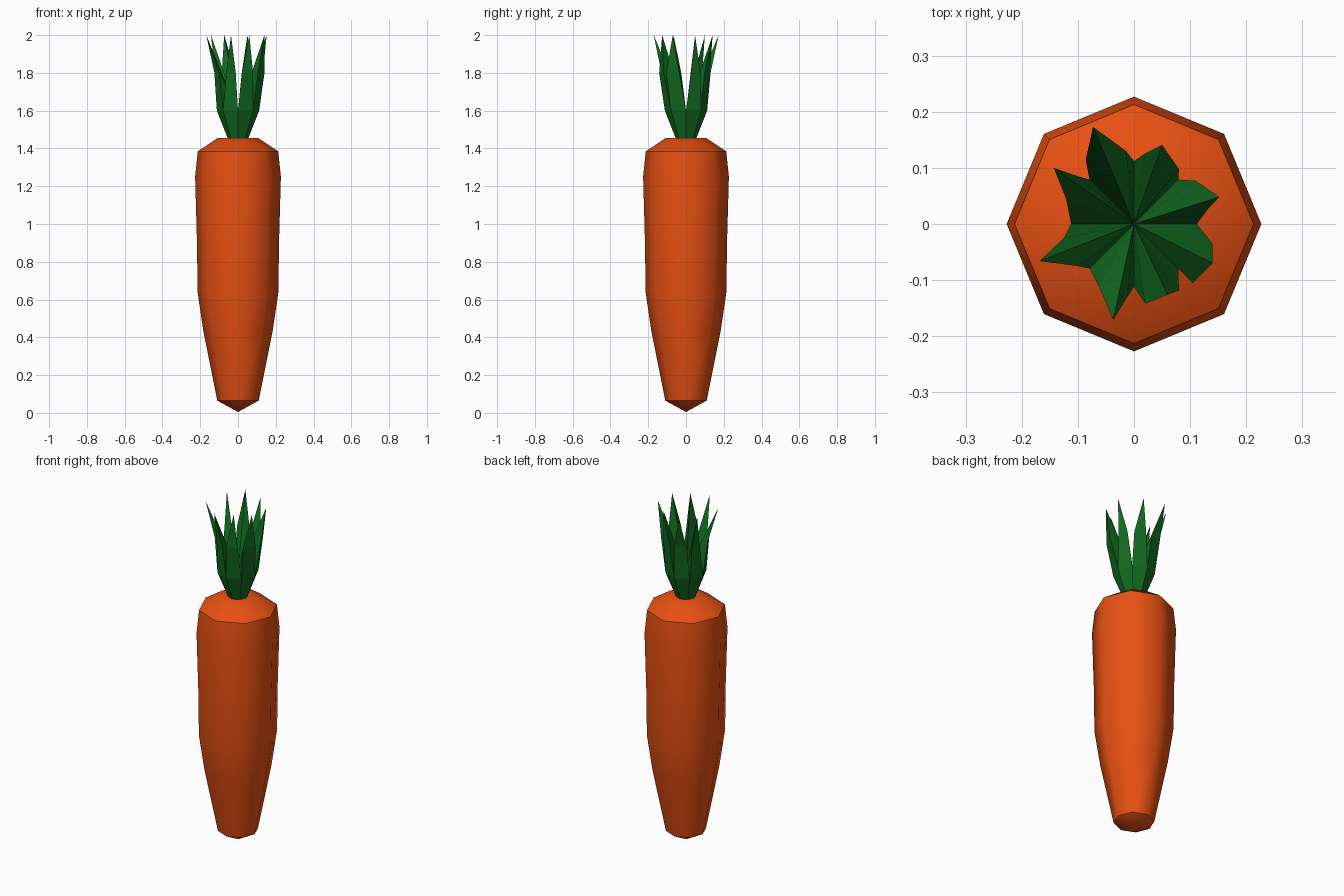
import bpy, bmesh, math
from mathutils import Vector

if "Cube" in bpy.data.objects:
    bpy.data.objects.remove(bpy.data.objects["Cube"])


def material(name, rgb):
    m = bpy.data.materials.new(name)
    m.diffuse_color = (*rgb, 1)
    m.use_nodes = True
    m.node_tree.nodes["Principled BSDF"].inputs["Base Color"].default_value = m.diffuse_color
    return m


def finish(bm, name, mat):
    bmesh.ops.remove_doubles(bm, verts=bm.verts[:], dist=1e-5)
    bmesh.ops.recalc_face_normals(bm, faces=bm.faces[:])
    mesh = bpy.data.meshes.new(name)
    bm.to_mesh(mesh)
    bm.free()
    mesh.materials.append(mat)
    obj = bpy.data.objects.new(name, mesh)
    bpy.context.collection.objects.link(obj)
    return obj


def polar(r, i, z):
    a = i * math.pi / 4
    return Vector((r * math.cos(a), r * math.sin(a), z))


orange = material("orange", (0.80, 0.08, 0.006))
green = material("green", (0.006, 0.15, 0.015))

# Root: eight-sided lathe of a (radius, height) profile
profile = [(0, 0.005), (0.11, 0.065), (0.183, 0.43), (0.214, 0.64), (0.217, 0.9),
           (0.227, 1.25), (0.213, 1.385), (0.107, 1.455), (0, 1.455)]
bm = bmesh.new()
verts = [bm.verts.new((r, 0, z)) for r, z in profile]
edges = [bm.edges.new(p) for p in zip(verts, verts[1:])]
bmesh.ops.spin(bm, geom=verts + edges, cent=(0, 0, 0), axis=(0, 0, 1),
               angle=2 * math.pi, steps=8, use_duplicate=False)
root = finish(bm, "root", orange)
bpy.context.view_layer.objects.active = root
root.select_set(True)
bpy.ops.object.shade_smooth_by_angle(angle=math.radians(48))

# Leaves: a flared octagonal stem splitting into eight pointed blades
# each row: right mid point, left mid point, tip (x, y)
blades = [
    ((0.132, 0.027), (0.110, 0.077), (0.152, 0.048)),
    ((0.080, 0.098), (0.020, 0.126), (0.050, 0.141)),
    ((-0.014, 0.130), (-0.086, 0.114), (-0.073, 0.173)),
    ((-0.100, 0.085), (-0.121, 0.045), (-0.143, 0.100)),
    ((-0.125, -0.025), (-0.100, -0.075), (-0.168, -0.066)),
    ((-0.062, -0.112), (-0.012, -0.130), (-0.037, -0.171)),
    ((0.020, -0.142), (0.080, -0.118), (0.060, -0.126)),
    ((0.105, -0.105), (0.140, -0.035), (0.140, -0.070)),
]
bm = bmesh.new()
for i, (right, left, tip) in enumerate(blades):
    points = [polar(0.053, i, 1.45), polar(0.053, i + 1, 1.45),
              polar(0.112, i, 1.6), polar(0.112, i + 1, 1.6),
              (*right, 1.8), (*left, 1.8), (*tip, 2.0),
              (0, 0, 1.59), (0, 0, 1.45)]
    b0, b1, v0, v1, m0, m1, t, c, base = [bm.verts.new(p) for p in points]
    for f in ((b0, b1, v1, v0), (v0, v1, m1, m0), (m0, m1, t),
              (c, v0, m0), (c, m0, t), (c, m1, v1), (c, t, m1), (base, b1, b0)):
        bm.faces.new(f)
finish(bm, "leaves", green)
